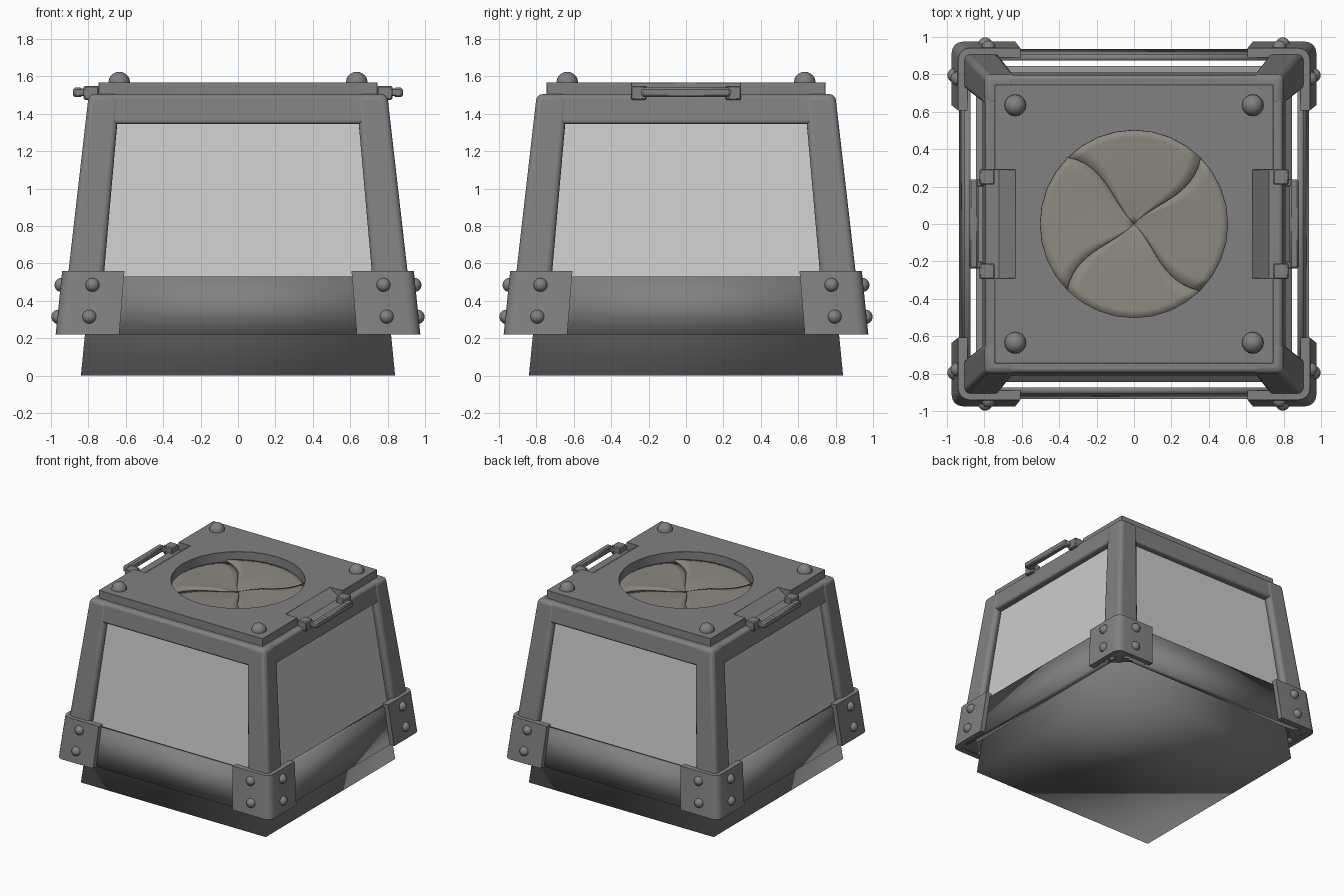
import bpy, bmesh
from math import sin, cos, pi, radians
from mathutils import Matrix, Vector

if "Cube" in bpy.data.objects:
    bpy.data.objects.remove(bpy.data.objects["Cube"])


def material(name, rgb):
    m = bpy.data.materials.new(name)
    m.diffuse_color = (*rgb, 1)
    m.use_nodes = True
    m.node_tree.nodes["Principled BSDF"].inputs["Base Color"].default_value = m.diffuse_color
    return m


METAL = material("dark_metal", (0.22, 0.22, 0.22))
BLADE = material("warm_grey", (0.26, 0.25, 0.21))


def finish(bm, name, bevel=0.0, segs=3, angle=40, mat=METAL):
    """angle 0 = flat, 180 = fully smooth"""
    bmesh.ops.recalc_face_normals(bm, faces=bm.faces[:])
    me = bpy.data.meshes.new(name)
    bm.to_mesh(me)
    bm.free()
    ob = bpy.data.objects.new(name, me)
    bpy.context.collection.objects.link(ob)
    if mat:
        me.materials.append(mat)
    if bevel:
        m = ob.modifiers.new("bevel", 'BEVEL')
        m.width, m.segments, m.limit_method = bevel, segs, 'ANGLE'
        m.angle_limit = radians(40)
    if angle:
        smooth(ob, angle)
    return ob


def smooth(ob, angle):
    bpy.ops.object.select_all(action='DESELECT')
    ob.select_set(True)
    bpy.context.view_layer.objects.active = ob
    bpy.ops.object.shade_smooth_by_angle(angle=radians(angle))


def loft(name, low, high, z0, z1, turn=0, **kw):
    """Solid between two matching outlines at heights z0 and z1."""
    bm = bmesh.new()
    a = [bm.verts.new((x, y, z0)) for x, y in low]
    b = [bm.verts.new((x, y, z1)) for x, y in high]
    n = len(a)
    bm.faces.new(a)
    bm.faces.new(b)
    for i in range(n):
        j = (i + 1) % n
        bm.faces.new((a[i], a[j], b[j], b[i]))
    bm.transform(Matrix.Rotation(turn * pi / 2, 4, 'Z'))
    return finish(bm, name, **kw)


def rect(x0, x1, y0, y1):
    return [(x0, y0), (x1, y0), (x1, y1), (x0, y1)]


def square(h):
    return rect(-h, h, -h, h)


def box(name, x0, x1, y0, y1, z0, z1, turn=0, bevel=0.006):
    r = rect(x0, x1, y0, y1)
    return loft(name, r, r, z0, z1, turn, bevel=bevel, segs=1)


def dome(name, pos, axis, r):
    """Round bolt head whose lower half is sunk in the surface."""
    bm = bmesh.new()
    bmesh.ops.create_uvsphere(bm, u_segments=16, v_segments=10, radius=r)
    rot = Vector((0, 0, 1)).rotation_difference(Vector(axis)).to_matrix().to_4x4()
    bm.transform(Matrix.Translation(pos) @ rot)
    return finish(bm, name)


def cut(ob, cutter):
    """Boolean difference, applied so the new edges can be shaded."""
    bpy.context.view_layer.objects.active = ob
    m = ob.modifiers.new("cut", 'BOOLEAN')
    m.operation, m.object, m.solver = 'DIFFERENCE', cutter, 'EXACT'
    bpy.ops.object.modifier_apply(modifier=m.name)
    bpy.data.objects.remove(cutter)


# Inner body standing on the ground, and light panels just behind the frame
loft("inner_body", square(0.84), square(0.70), 0, 1.42, angle=180)
loft("light_panels", square(0.846), square(0.747), 0.5, 1.43, angle=0, mat=None)


def corner(o, i):
    c = 0.06
    return [(o, o), (i, o), (i, o - c), (o - c, i), (o, i)]


def bracket(o, i, t, r=0.06):
    arc = [(o - r + r * cos(a * pi / 8), o - r + r * sin(a * pi / 8)) for a in range(5)]
    return arc + [(i, o), (i, o - t), (o - t, o - t), (o - t, i), (o, i)]


for k in range(4):
    # Leaning corner post
    loft("corner_post", corner(0.945, 0.745), corner(0.798, 0.632), 0.22, 1.505,
         k, bevel=0.03)
    # Upper and lower rails, built on the front and turned round
    loft("upper_rail", rect(-0.72, 0.72, -0.812, -0.70), rect(-0.7, 0.7, -0.794, -0.69),
         1.345, 1.503, k, bevel=0.02)
    loft("lower_rail", rect(-0.86, 0.86, -0.935, -0.882), rect(-0.82, 0.82, -0.905, -0.873),
         0.22, 0.53, k, angle=180)
    # Wrapped corner bracket
    loft("corner_bracket", bracket(0.975, 0.635, 0.05), bracket(0.94, 0.607, 0.05),
         0.22, 0.56, k)
    # Two bolts on each bracket face
    turn = Matrix.Rotation(k * pi / 2, 3, 'Z')
    for z, x in ((0.485, 0.778), (0.315, 0.795)):
        face = 0.975 - (z - 0.22) * 0.103
        for s in (-1, 1):
            dome("bracket_bolt", turn @ Vector((s * x, -face + 0.005, z)),
                 turn @ Vector((0, -1, 0.1)), 0.038)
    # Bolt on the roof plate
    dome("roof_bolt", turn @ Vector((0.635, 0.635, 1.567)), (0, 0, 1), 0.058)

# Roof plate with round opening and a sloping finger recess on each side
roof = loft("roof_plate", square(0.745), square(0.745), 1.435, 1.568)
bm = bmesh.new()
bmesh.ops.create_cone(bm, cap_ends=True, segments=32, radius1=0.5, radius2=0.5, depth=0.5)
bm.transform(Matrix.Translation((0, 0, 1.5)))
cut(roof, finish(bm, "opening_cutter"))
for s in (-1, 1):
    bm = bmesh.new()
    prof = [(0.635, 1.565), (0.76, 1.475), (0.76, 1.7), (0.635, 1.7)]
    ends = [[bm.verts.new((s * x, y, z)) for x, z in prof] for y in (-0.29, 0.29)]
    bm.faces.new(ends[0])
    bm.faces.new(ends[1])
    for i in range(4):
        j = (i + 1) % 4
        bm.faces.new((ends[0][i], ends[0][j], ends[1][j], ends[1][i]))
    cut(roof, finish(bm, "recess_cutter"))
smooth(roof, 40)
m = roof.modifiers.new("bevel", 'BEVEL')
m.width, m.segments, m.limit_method = 0.008, 1, 'ANGLE'
m.angle_limit = radians(50)

# Shutter of four curved blades, each tilted slightly over the next
R, N, A = 0.505, 12, 10
for k in range(4):
    bm = bmesh.new()
    rows = []
    for i in range(N + 1):
        t = i / N
        row = []
        for j in range(A + 1):
            u = j / A
            # spiral seam bulging clockwise between rim and centre
            ang = k * pi / 2 + pi / 4 + u * pi / 2 - 0.72 * t * (1 - t)
            z = 1.487 + 0.018 * u * min(1, 3 * t) - 0.015 * (1 - t)
            row.append(bm.verts.new((R * t * cos(ang), R * t * sin(ang), z)))
        rows.append(row)
    for i in range(N):
        for j in range(A):
            bm.faces.new((rows[i][j], rows[i + 1][j], rows[i + 1][j + 1], rows[i][j + 1]))
    bmesh.ops.remove_doubles(bm, verts=bm.verts[:], dist=1e-4)
    blade = finish(bm, "shutter_blade", mat=BLADE)
    th = blade.modifiers.new("thickness", 'SOLIDIFY')
    th.thickness = 0.03

# Side handles: two mounting blocks, short arms and a grip
for turn in (0, 2):
    for s in (-1, 1):
        y0, y1 = sorted((s * 0.21, s * 0.295))
        box("handle_block", 0.745, 0.825, y0, y1, 1.475, 1.55, turn)
        y0, y1 = sorted((s * 0.2, s * 0.238))
        box("handle_arm", 0.8, 0.85, y0, y1, 1.495, 1.535, turn)
    box("handle_grip", 0.832, 0.882, -0.238, 0.238, 1.49, 1.54, turn, 0.01)
